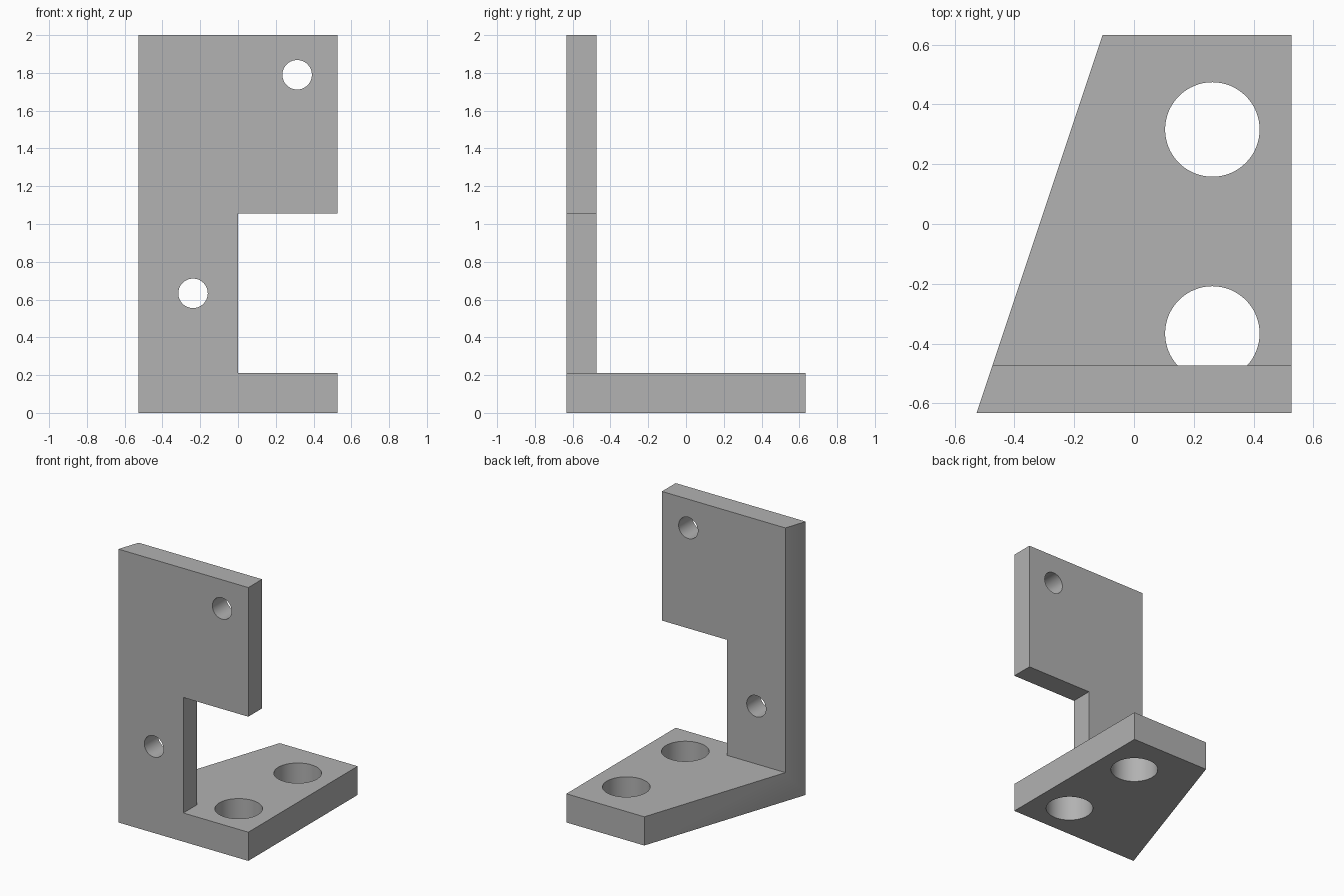
import bpy
import bmesh
from math import pi
from mathutils import Matrix

old = bpy.data.objects.get("Cube")
if old:
    bpy.data.objects.remove(old, do_unlink=True)

# Overall sizes
W, D, H = 0.526, 0.632, 2.0        # half width, half depth, height
PLATE = 0.21                       # base plate thickness
WALL_BACK = -0.473                 # rear face of the upright wall

grey = bpy.data.materials.new("plain grey")
grey.use_nodes = True
colour = (0.445, 0.445, 0.445, 1)
grey.diffuse_color = colour
grey.node_tree.nodes["Principled BSDF"].inputs["Base Color"].default_value = colour


def make_object(name, bm):
    bmesh.ops.recalc_face_normals(bm, faces=bm.faces)
    mesh = bpy.data.meshes.new(name)
    bm.to_mesh(mesh)
    bm.free()
    mesh.materials.append(grey)
    obj = bpy.data.objects.new(name, mesh)
    bpy.context.collection.objects.link(obj)
    return obj


def prism(name, points, direction):
    """Extrude a flat outline along a direction."""
    bm = bmesh.new()
    face = bm.faces.new([bm.verts.new(p) for p in points])
    out = bmesh.ops.extrude_face_region(bm, geom=[face])
    moved = [v for v in out["geom"] if isinstance(v, bmesh.types.BMVert)]
    bmesh.ops.translate(bm, verts=moved, vec=direction)
    return make_object(name, bm)


def drill(name, centre, radius, axis):
    """Round cutter along y or z."""
    bm = bmesh.new()
    turn = Matrix.Rotation(pi / 2, 4, "X") if axis == "y" else Matrix()
    bmesh.ops.create_cone(bm, cap_ends=True, segments=64, radius1=radius,
                          radius2=radius, depth=0.6,
                          matrix=Matrix.Translation(centre) @ turn)
    return make_object(name, bm)


# L-shaped bracket: upright wall and base plate in one profile
profile = [(-D, 0), (D, 0), (D, PLATE), (WALL_BACK, PLATE), (WALL_BACK, H), (-D, H)]
bracket = prism("angle_bracket", [(-W, y, z) for y, z in profile], (2 * W, 0, 0))

# Slanted right side, side notch, mounting holes
slant = [(-W - 0.0337, -D - 0.1), (-0.0717, D + 0.1), (-1, D + 0.1), (-1, -D - 0.1)]
notch = [(0, PLATE), (1, PLATE), (1, 1.055), (0, 1.055)]
cutters = [
    prism("slant_cutter", [(x, y, -0.1) for x, y in slant], (0, 0, H + 0.2)),
    prism("notch_cutter", [(x, -1, z) for x, z in notch], (0, 1 + WALL_BACK + 0.1, 0)),
    drill("upper_wall_hole", (0.313, -0.55, 1.79), 0.078, "y"),
    drill("lower_wall_hole", (-0.238, -0.55, 0.633), 0.078, "y"),
    drill("rear_plate_hole", (0.262, 0.316, 0.1), 0.158, "z"),
    drill("front_plate_hole", (0.262, -0.366, 0.1), 0.158, "z"),
]
for cutter in cutters:
    cutter.hide_render = True
    mod = bracket.modifiers.new(cutter.name, "BOOLEAN")
    mod.operation = "DIFFERENCE"
    mod.solver = "EXACT"
    mod.object = cutter

# Apply the cuts, then remove the cutters
bpy.context.view_layer.objects.active = bracket
bracket.select_set(True)
for mod in list(bracket.modifiers):
    bpy.ops.object.modifier_apply(modifier=mod.name)
for cutter in cutters:
    bpy.data.objects.remove(cutter, do_unlink=True)
bpy.ops.object.shade_smooth_by_angle(angle=pi / 6)
